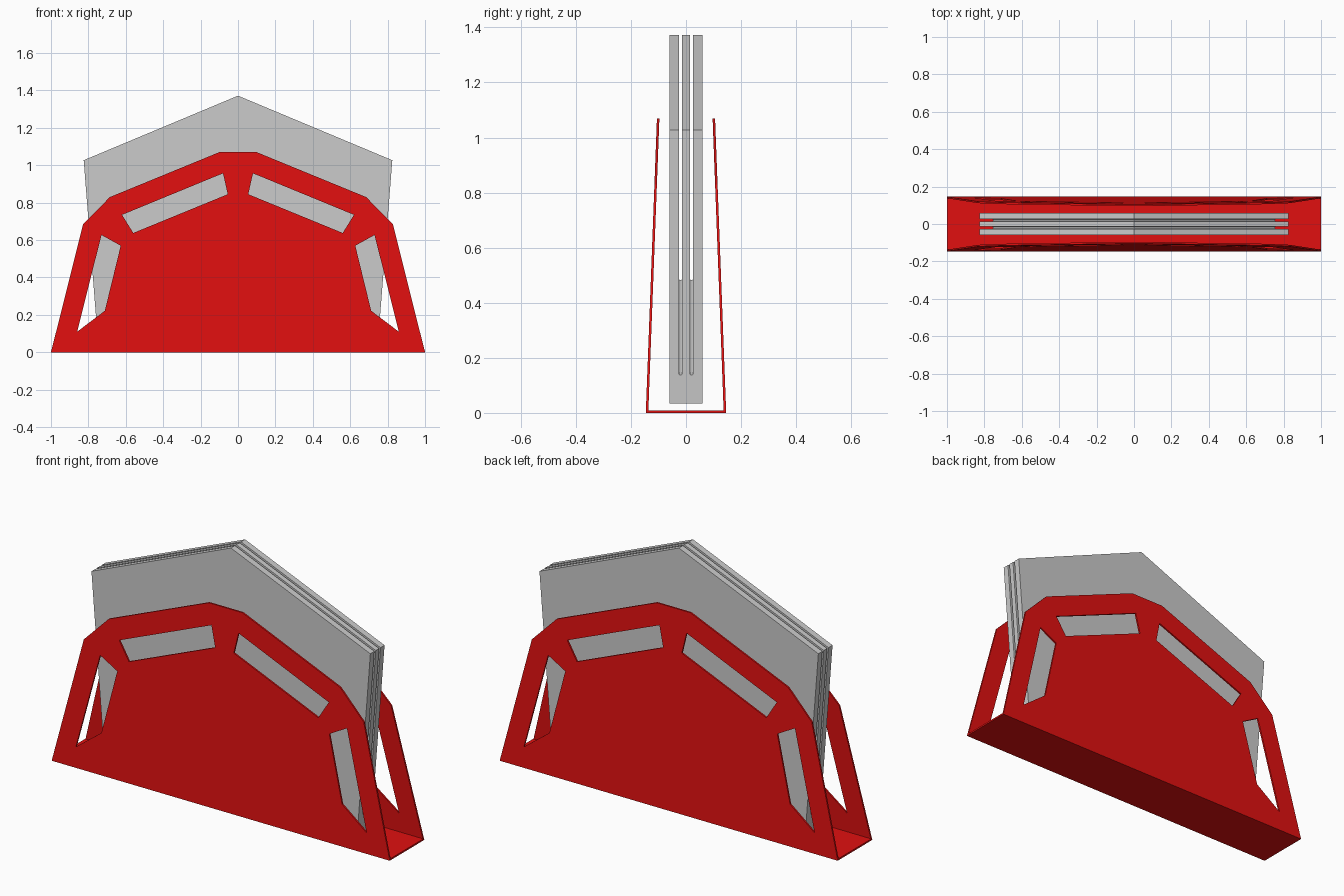
import bpy, bmesh, math

if "Cube" in bpy.data.objects:
    bpy.data.objects.remove(bpy.data.objects["Cube"])


def finish(bm, name, mat=None):
    bmesh.ops.recalc_face_normals(bm, faces=bm.faces)
    me = bpy.data.meshes.new(name)
    bm.to_mesh(me)
    bm.free()
    ob = bpy.data.objects.new(name, me)
    bpy.context.collection.objects.link(ob)
    if mat:
        me.materials.append(mat)
    return ob


red = bpy.data.materials.new("red")
red.diffuse_color = (0.75, 0.005, 0.005, 1)
red.use_nodes = True
red.node_tree.nodes["Principled BSDF"].inputs["Base Color"].default_value = red.diffuse_color

# Half outline of a side plate and its two windows (x, z)
outline = [(1, 0), (0.828, 0.685), (0.685, 0.83), (0.1, 1.07)]
windows = [
    [(0.08, 0.957), (0.055, 0.845), (0.56, 0.638), (0.62, 0.735)],
    [(0.73, 0.627), (0.627, 0.57), (0.712, 0.222), (0.86, 0.11)],
]


def mirror(pts):
    return [(-x, z) for x, z in pts]


def plate(name, side):
    bm = bmesh.new()
    loops = [outline + mirror(outline)[::-1]]
    loops += windows + [mirror(w) for w in windows]
    for loop in loops:
        vs = [bm.verts.new((x, side * (0.146 - 0.0378 * z), z)) for x, z in loop]
        for i, v in enumerate(vs):
            bm.edges.new((vs[i - 1], v))
    bmesh.ops.triangle_fill(bm, edges=bm.edges[:], use_beauty=True)
    # Thicken inwards
    ext = bmesh.ops.extrude_face_region(bm, geom=bm.faces[:], use_keep_orig=True)
    vs = [g for g in ext["geom"] if isinstance(g, bmesh.types.BMVert)]
    bmesh.ops.translate(bm, verts=vs, vec=(0, -side * 0.009, 0))
    return finish(bm, name, red)


plate("front_plate", -1)
plate("back_plate", 1)

# Base strip joining the plates
bm = bmesh.new()
bmesh.ops.create_cube(bm, size=1)
for v in bm.verts:
    v.co = (v.co.x * 2, v.co.y * 0.286, (v.co.z + 0.5) * 0.009)
finish(bm, "holder_base", red)

# Folded napkin: section (y, z) with two round-bottomed slots
LOW, HIGH, R = 0.035, 1.027, 0.006
section = [(-0.06, LOW), (0.06, LOW), (0.06, HIGH)]
for c in (0.02, -0.02):
    section.append((c + R, HIGH))
    for i in range(7):
        a = math.pi * i / 6
        section.append((c + R * math.cos(a), 0.143 - R * math.sin(a)))
    section.append((c - R, HIGH))
section.append((-0.06, HIGH))

# Section repeated at left edge, raised centre and right edge
bm = bmesh.new()
rings = []
for s in (-1, 0, 1):
    rise = 0.345 if s == 0 else 0
    rings.append([bm.verts.new((s * (0.747 + (z - LOW) * 0.0786), y, z + rise))
                  for y, z in section])
n = len(section)
for a, b in zip(rings, rings[1:]):
    for i in range(n):
        bm.faces.new((a[i - 1], a[i], b[i], b[i - 1]))
bm.faces.new(rings[0])
bm.faces.new(rings[-1][::-1])
finish(bm, "napkins")
